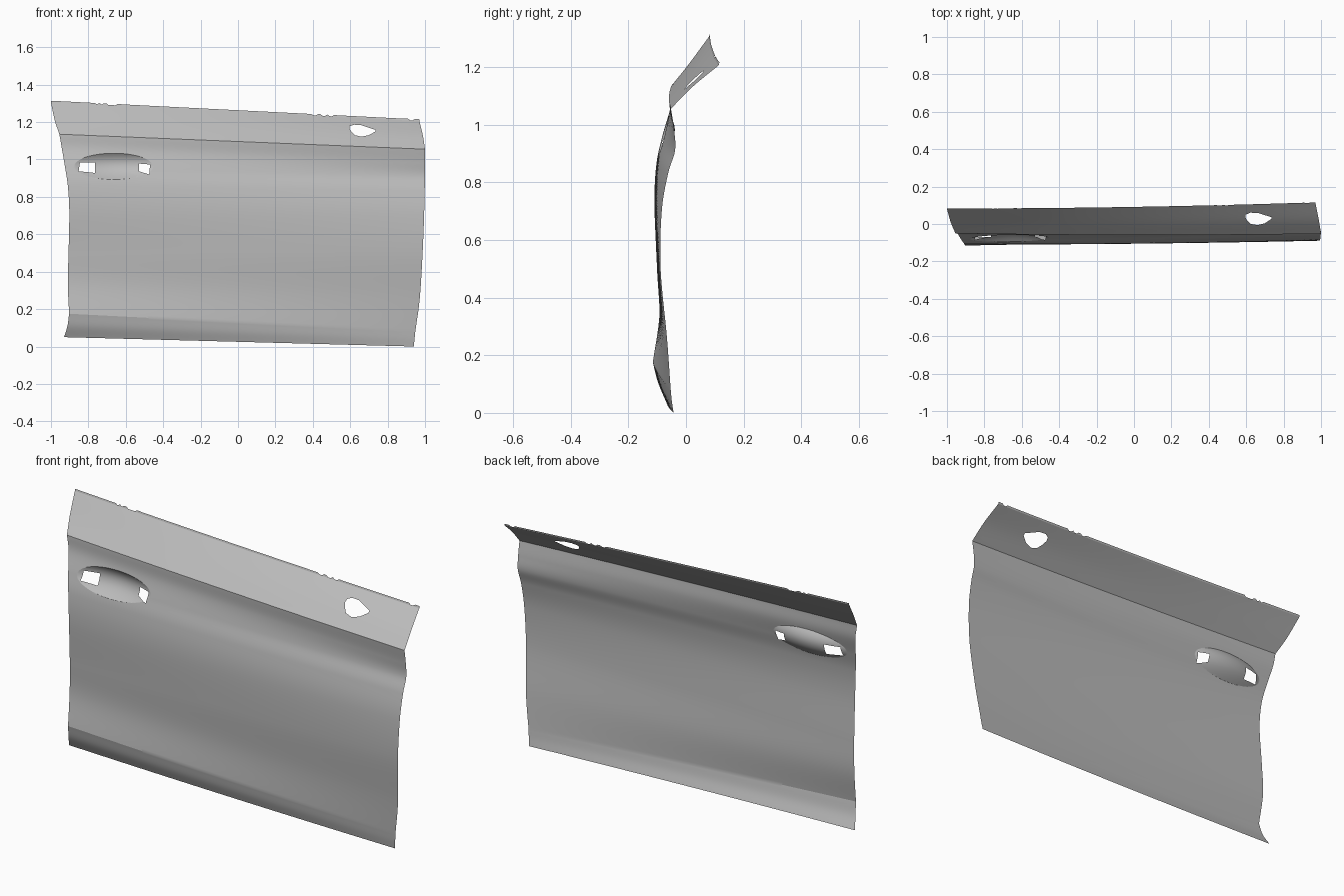
import bpy, bmesh, math, random
from mathutils import Vector
from mathutils.geometry import intersect_point_line

cube = bpy.data.objects.get("Cube")
if cube:
    bpy.data.objects.remove(cube, do_unlink=True)

random.seed(4)
COLUMNS = 160

paint = bpy.data.materials.new("primer_grey")
paint.use_nodes = True
grey = (0.5, 0.5, 0.5, 1)
paint.diffuse_color = grey
paint.node_tree.nodes["Principled BSDF"].inputs["Base Color"].default_value = grey

# Rear and front edges of the panel (x, y, z), in bands that meet at creases
REAR = [
    [(-1, .08, 1.305), (-.98, .01, 1.21), (-.955, -.05, 1.135)],
    [(-.955, -.05, 1.135), (-.942, -.054, 1.06), (-.925, -.082, .96), (-.91, -.103, .86),
     (-.902, -.109, .72), (-.906, -.096, .5), (-.91, -.092, .34), (-.903, -.115, .175)],
    [(-.903, -.115, .175), (-.912, -.098, .11), (-.93, -.068, .05)]]
FRONT = [
    [(.97, .113, 1.205), (.988, .022, 1.13), (1, -.052, 1.055)],
    [(1, -.052, 1.055), (1, -.041, .98), (1, -.038, .91), (.998, -.062, .83),
     (.995, -.084, .7), (.987, -.088, .5), (.972, -.066, .26), (.948, -.053, .08)],
    [(.948, -.053, .08), (.944, -.049, .04), (.94, -.043, 0)]]
BAND_ROWS = (20, 100, 14)


def spline(points, t):
    """Point on a Catmull-Rom curve, t from 0 to 1."""
    p = [Vector(q) for q in points]
    p = [2 * p[0] - p[1]] + p + [2 * p[-1] - p[-2]]
    s = t * (len(points) - 1)
    i = min(int(s), len(points) - 2)
    s -= i
    a, b, c, d = p[i:i + 4]
    return b + (c - a) * s / 2 + (a - 2.5 * b + 2 * c - d / 2) * s**2 + (1.5 * (b - c) + (d - a) / 2) * s**3


def finish(bm, name, angle):
    mesh = bpy.data.meshes.new(name)
    bm.to_mesh(mesh)
    bm.free()
    mesh.materials.append(paint)
    obj = bpy.data.objects.new(name, mesh)
    bpy.context.collection.objects.link(obj)
    bpy.ops.object.select_all(action='DESELECT')
    obj.select_set(True)
    bpy.context.view_layer.objects.active = obj
    bpy.ops.object.shade_smooth_by_angle(angle=math.radians(angle))


def flat(v):
    return Vector((v.x, 0, v.z))


def score_outline(bm, outline):
    """Cut the sheet along a closed outline given in x and z."""
    pts = [Vector((x, 0, z)) for x, z in outline]
    for a, b in zip(pts, pts[1:] + pts[:1]):
        faces = []
        for f in bm.faces:
            c = flat(f.calc_center_median())
            if (c - a).length > (b - a).length + .03:
                continue
            t = min(1, max(0, intersect_point_line(c, a, b)[1]))
            if (a.lerp(b, t) - c).length < .016:
                faces.append(f)
        geom = set(faces)
        for f in faces:
            geom.update(f.edges, f.verts)
        d = b - a
        bmesh.ops.bisect_plane(bm, geom=list(geom), dist=1e-5, plane_co=a, plane_no=(-d.z, 0, d.x))
    return pts


def cut_hole(bm, outline):
    pts = score_outline(bm, outline)
    edges = list(zip(pts, pts[1:] + pts[:1]))

    def inside(c):
        return all((b.x - a.x) * (c.z - a.z) > (b.z - a.z) * (c.x - a.x) for a, b in edges)
    gone = [f for f in bm.faces if inside(f.calc_center_median())]
    bmesh.ops.delete(bm, geom=gone, context='FACES')


# Door skin: sheet lofted between the two edges with a slight outward bow
bm = bmesh.new()
rows = []
for rear, front, count in zip(REAR, FRONT, BAND_ROWS):
    for r in range(1 if rows else 0, count + 1):
        a, b = spline(rear, r / count), spline(front, r / count)
        row = []
        for c in range(COLUMNS + 1):
            u = c / COLUMNS
            p = a.lerp(b, u)
            p.y -= .032 * u * (1 - u)
            row.append(bm.verts.new(p))
        rows.append(row)
for top, low in zip(rows, rows[1:]):
    for c in range(COLUMNS):
        bm.faces.new((top[c], low[c], low[c + 1], top[c + 1]))
top_edge = [v.co.copy() for v in rows[0]]

# Handle pocket: oval rim scored into the sheet, inside pressed back
cx, cz, rx, rz, depth = -.665, .963, .21, .07, .036
ring = [math.tau * i / 48 for i in range(48)]
score_outline(bm, [(cx + rx * math.cos(t), cz + rz * math.sin(t)) for t in ring])
for v in bm.verts:
    r2 = ((v.co.x - cx) / rx)**2 + ((v.co.z - cz) / rz)**2
    if r2 < 1:
        v.co.y += depth * (1 - r2)

# Handle mounting holes and mirror hole
cut_hole(bm, [(-.852, .937), (-.765, .928), (-.765, .985), (-.845, .985)])
cut_hole(bm, [(-.53, .937), (-.475, .92), (-.47, .973), (-.53, .978)])
cut_hole(bm, [(.605, 1.15), (.625, 1.13), (.66, 1.122), (.7, 1.13), (.735, 1.15),
              (.735, 1.158), (.66, 1.183), (.62, 1.186), (.597, 1.178), (.595, 1.165)])
finish(bm, "door_skin", 18)

# Window hem: ragged narrow lip along the top edge
bm = bmesh.new()
last = None
for p in top_edge:
    ragged = -.76 < p.x < -.62 or .4 < p.x < .52 or p.x > .9
    h = random.choice((.002, .01)) if ragged else .009
    pair = bm.verts.new(p), bm.verts.new(p + Vector((0, h * .3, h)))
    if last:
        bm.faces.new((last[0], pair[0], pair[1], last[1]))
    last = pair
finish(bm, "window_hem", 30)
